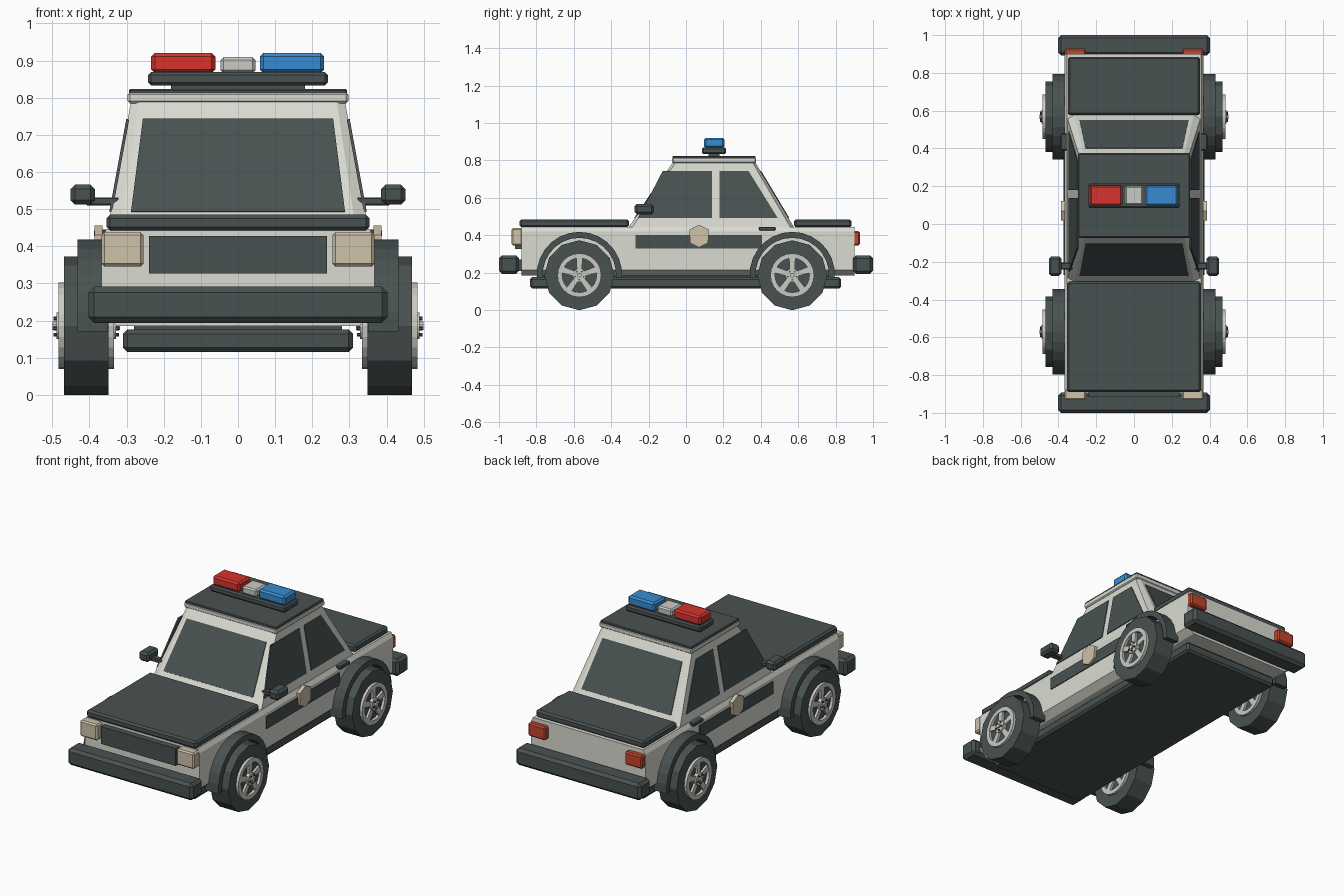
import bpy, bmesh, math
from mathutils import Vector

if "Cube" in bpy.data.objects:
    bpy.data.objects.remove(bpy.data.objects["Cube"])


def mat(name, r, g, b):
    m = bpy.data.materials.new(name)
    m.diffuse_color = (r, g, b, 1)
    m.use_nodes = True
    m.node_tree.nodes["Principled BSDF"].inputs["Base Color"].default_value = m.diffuse_color
    return m


DARK = mat("dark_slate", 0.066, 0.084, 0.083)
WHITE = mat("off_white", 0.70, 0.71, 0.64)
METAL = mat("light_grey", 0.60, 0.60, 0.56)
BEIGE = mat("lamp_beige", 0.62, 0.54, 0.40)
RED = mat("beacon_red", 0.66, 0.035, 0.025)
BLUE = mat("beacon_blue", 0.04, 0.26, 0.64)
TAIL = mat("tail_red", 0.54, 0.06, 0.025)


def finish(name, bm, material):
    bmesh.ops.recalc_face_normals(bm, faces=bm.faces[:])
    me = bpy.data.meshes.new(name)
    bm.to_mesh(me)
    bm.free()
    me.materials.append(material)
    ob = bpy.data.objects.new(name, me)
    bpy.context.collection.objects.link(ob)
    return ob


def loft(name, a, b, material, bevel=0):
    """Solid between two matching outlines of 3D points."""
    bm = bmesh.new()
    va = [bm.verts.new(p) for p in a]
    vb = [bm.verts.new(p) for p in b]
    n = len(a)
    bm.faces.new(va)
    bm.faces.new(vb[::-1])
    for i in range(n):
        j = (i + 1) % n
        bm.faces.new((va[i], vb[i], vb[j], va[j]))
    if bevel:
        bmesh.ops.recalc_face_normals(bm, faces=bm.faces[:])
        bmesh.ops.bevel(bm, geom=bm.edges[:], offset=bevel, segments=1, affect='EDGES')
    return finish(name, bm, material)


def box(name, x, y, z, material, bevel=0.0):
    a, b = ([(px, py, pz) for px, py in
             ((x[0], y[0]), (x[1], y[0]), (x[1], y[1]), (x[0], y[1]))] for pz in z)
    return loft(name, a, b, material, bevel)


def prism_x(name, pts, x0, x1, material, bevel=0.0):
    return loft(name, [(x0, y, z) for y, z in pts], [(x1, y, z) for y, z in pts],
                material, bevel)


def mirror_x(x0, x1, s):
    return sorted((s * x0, s * x1))


def circle(cy, cz, r, n, start=0.0):
    return [(cy + r * math.sin(start + 2 * math.pi * i / n),
             cz + r * math.cos(start + 2 * math.pi * i / n)) for i in range(n)]


def ring_x(name, cy, cz, r0, r1, x0, x1, n, material, arc=2 * math.pi):
    """Ring (or arch, centred upward) around the x axis."""
    closed = arc > 6.28
    bm = bmesh.new()
    rows = []
    for i in range(n if closed else n + 1):
        t = -arc / 2 + arc * i / n
        rows.append([bm.verts.new((x, cy + r * math.sin(t), cz + r * math.cos(t)))
                     for x, r in ((x0, r0), (x1, r0), (x1, r1), (x0, r1))])
    for i in range(n):
        a, b = rows[i], rows[(i + 1) % len(rows)]
        for k in range(4):
            m = (k + 1) % 4
            bm.faces.new((a[k], a[m], b[m], b[k]))
    if not closed:
        bm.faces.new(rows[0])
        bm.faces.new(rows[-1][::-1])
    return finish(name, bm, material)


def plate(name, pts, material, t=0.004):
    """Thin panel lying on a sloped face."""
    p = [Vector(q) for q in pts]
    n = (p[1] - p[0]).cross(p[2] - p[0]).normalized() * t
    return loft(name, [q - n for q in p], [q + n for q in p], material)


# Lower body with chamfered shoulders and tucked-in sills
half = [(0.325, 0.185), (0.368, 0.215), (0.368, 0.42), (0.355, 0.445)]
section = half + [(-x, z) for x, z in reversed(half)]
loft("body", [(x, -0.88, z) for x, z in section],
     [(x, 0.90, z) for x, z in section], WHITE)
box("underbody", (-0.31, 0.31), (-0.835, 0.83), (0.115, 0.176), DARK, 0.012)
box("floor_mount", (-0.28, 0.28), (-0.78, 0.78), (0.17, 0.2), DARK)
box("hood", (-0.354, 0.354), (-0.89, -0.305), (0.442, 0.485), DARK, 0.010)
box("trunk_lid", (-0.35, 0.35), (0.578, 0.885), (0.442, 0.485), DARK, 0.010)

# Cabin
ZB, ZT = 0.43, 0.79
FRONT, REAR, SIDE = (-0.315, -0.07), (0.585, 0.37), (0.354, 0.288)


def at(pair, z):
    return pair[0] + (pair[1] - pair[0]) * (z - ZB) / (ZT - ZB)


def cabin_outline(z, cx, cy):
    f, r, s = at(FRONT, z), at(REAR, z), at(SIDE, z)
    right = [(s - cx, f, z), (s, f + cy, z), (s, r - cy, z), (s - cx, r, z)]
    return right + [(-x, y, w) for x, y, w in reversed(right)]


loft("cabin", cabin_outline(ZB, 0.035, 0.02), cabin_outline(ZT, 0.022, 0.015), WHITE)

# Glass
W0, W1 = 0.492, 0.742
for name, pair in (("windshield", FRONT), ("rear_window", REAR)):
    plate(name, [(-0.288, at(pair, W0), W0), (0.288, at(pair, W0), W0),
                 (0.256, at(pair, W1), W1), (-0.256, at(pair, W1), W1)], DARK)
for s in (1, -1):
    for name, yb, yt in (("front_side_window", (-0.255, 0.138), (-0.125, 0.138)),
                         ("rear_side_window", (0.18, 0.49), (0.18, 0.335))):
        xb, xt = s * at(SIDE, W0), s * at(SIDE, W1)
        plate(name, [(xb, yb[0], W0), (xb, yb[1], W0),
                     (xt, yt[1], W1), (xt, yt[0], W1)], DARK)

# Roof and beacon bar
box("roof_trim", (-0.297, 0.297), (-0.074, 0.375), (0.785, 0.815), WHITE, 0.006)
box("roof_panel", (-0.294, 0.294), (-0.071, 0.372), (0.808, 0.824), DARK, 0.004)
box("beacon_mount", (-0.18, 0.18), (0.12, 0.18), (0.82, 0.84), DARK)
box("beacon_base", (-0.242, 0.242), (0.085, 0.215), (0.833, 0.869), DARK, 0.008)
box("red_beacon", (-0.234, -0.061), (0.097, 0.205), (0.866, 0.921), RED, 0.010)
box("blue_beacon", (0.059, 0.232), (0.097, 0.205), (0.866, 0.921), BLUE, 0.010)
box("middle_beacon", (-0.047, 0.047), (0.1, 0.2), (0.866, 0.909), METAL, 0.008)

# Bumpers and grille
box("front_bumper", (-0.403, 0.403), (-1.0, -0.893), (0.193, 0.292), DARK, 0.016)
box("rear_bumper", (-0.403, 0.403), (0.893, 1.0), (0.193, 0.292), DARK, 0.016)
for y in (-0.885, 0.9):
    box("bumper_bracket", (-0.2, 0.2), (y - 0.02, y + 0.02), (0.21, 0.27), DARK)
box("grille", (-0.24, 0.24), (-0.915, -0.87), (0.327, 0.428), DARK)

for s in (1, -1):
    # Lamps
    lx = mirror_x(0.255, 0.367, s)
    box("headlight", lx, (-0.932, -0.875), (0.345, 0.438), BEIGE, 0.008)
    box("taillight", lx, (0.89, 0.93), (0.345, 0.422), TAIL, 0.008)
    # Mirrors, door trim and shield
    box("mirror", mirror_x(0.385, 0.451, s), (-0.275, -0.172), (0.512, 0.566), DARK, 0.012)
    box("mirror_arm", mirror_x(0.32, 0.41, s), (-0.24, -0.205), (0.51, 0.532), DARK, 0.004)
    box("door_stripe", mirror_x(0.362, 0.373, s), (-0.27, 0.405), (0.33, 0.402), DARK)
    box("door_handle", mirror_x(0.35, 0.388, s), (0.39, 0.478), (0.425, 0.445), DARK, 0.004)
    shield = [(0.07, 0.334), (0.118, 0.358), (0.122, 0.43), (0.098, 0.442), (0.07, 0.456),
              (0.042, 0.442), (0.018, 0.43), (0.022, 0.358)]
    prism_x("door_shield", shield, s * 0.365, s * 0.386, BEIGE)

    for cy in (-0.57, 0.568):
        # Wheel arch
        ring_x("wheel_arch", cy, 0.19, 0.196, 0.228, s * 0.35, s * 0.432, 14, DARK,
               arc=math.radians(190))
        # Tyre
        cz, mid = 0.186, 0.4085
        prism_x("tyre", circle(cy, cz, 0.187, 12), s * 0.349, s * 0.468, DARK)
        # Rim, spokes, hub and nuts on both wheel faces
        for d in (1, -1):
            def wx(off):
                return s * (mid + d * off)
            ring_x("rim", cy, cz, 0.092, 0.117, wx(0.05), wx(0.075), 24, METAL)
            for k in range(5):
                t = 2 * math.pi * k / 5
                u, v = (math.sin(t), math.cos(t)), (math.cos(t), -math.sin(t))
                spoke = [(cy + u[0] * r + v[0] * w, cz + u[1] * r + v[1] * w)
                         for r, w in ((0.02, -0.013), (0.02, 0.013),
                                      (0.096, 0.017), (0.096, -0.017))]
                prism_x("spoke", spoke, wx(0.05), wx(0.072), METAL)
                t += math.pi / 5
                nut = circle(cy + 0.024 * math.sin(t), cz + 0.024 * math.cos(t), 0.005, 6)
                prism_x("wheel_nut", nut, wx(0.07), wx(0.088), DARK)
            prism_x("hub", circle(cy, cz, 0.036, 15), wx(0.05), wx(0.080), METAL)
            prism_x("hub_cap", circle(cy, cz, 0.012, 10), wx(0.07), wx(0.091), METAL)
